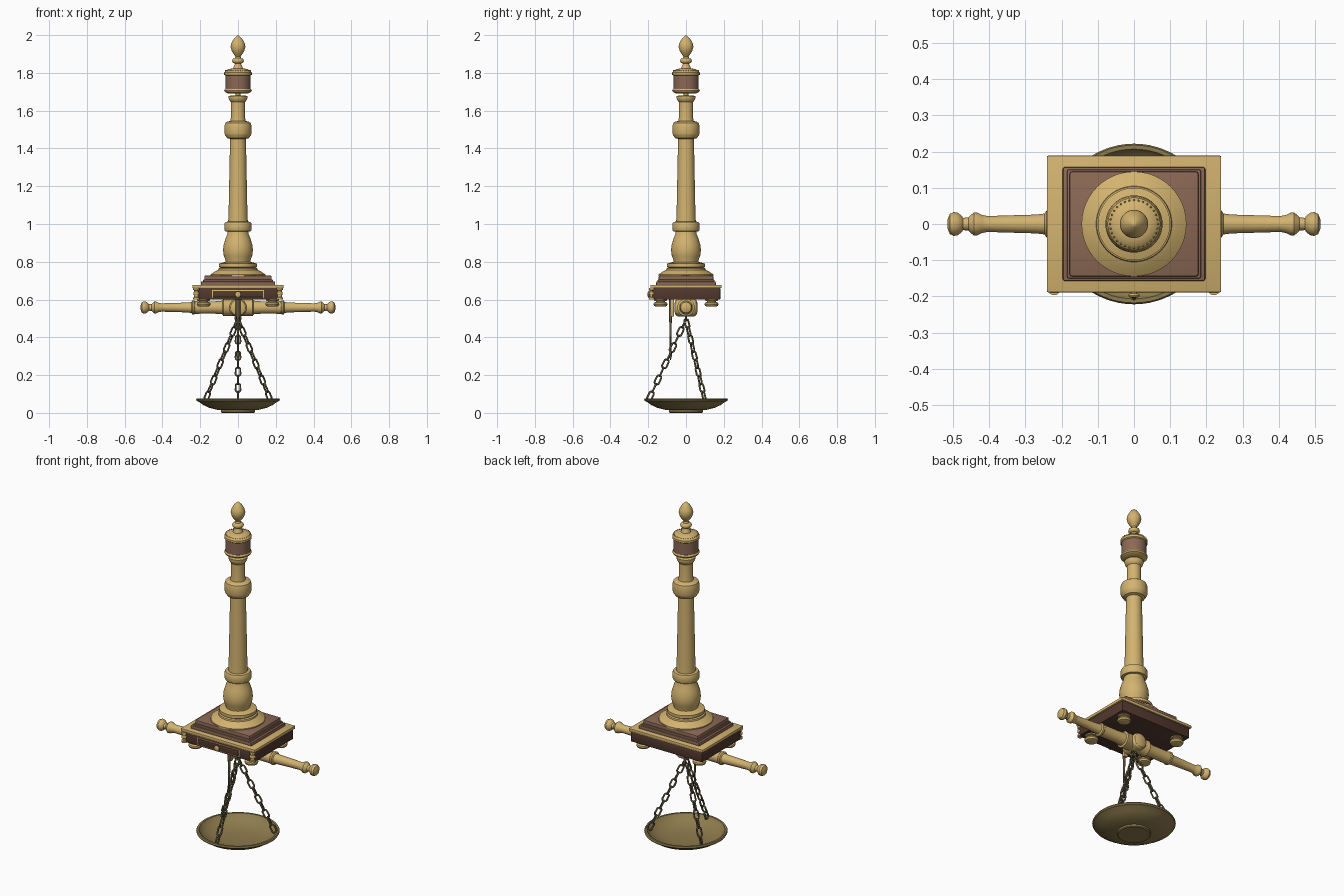
import bpy, bmesh
from math import sin, cos, pi, radians
from mathutils import Vector, Matrix


def mat(name, rgb):
    m = bpy.data.materials.new(name)
    m.diffuse_color = (*rgb, 1)
    return m


GOLD = mat("brass", (0.65, 0.45, 0.16))
BROWN = mat("mid_wood", (0.26, 0.14, 0.09))
DARK = mat("dark_wood", (0.085, 0.04, 0.028))
PAN = mat("aged_brass", (0.27, 0.20, 0.075))
CHAIN = mat("chain_metal", (0.12, 0.10, 0.05))


def finish(bm, name, material, matrix=None):
    bmesh.ops.recalc_face_normals(bm, faces=bm.faces)
    me = bpy.data.meshes.new(name)
    bm.to_mesh(me)
    bm.free()
    me.polygons.foreach_set("use_smooth", [True] * len(me.polygons))
    me.set_sharp_from_angle(angle=radians(32))
    me.materials.append(material)
    ob = bpy.data.objects.new(name, me)
    bpy.context.collection.objects.link(ob)
    if matrix is not None:
        ob.matrix_world = matrix
    return ob


def lathe(name, profile, material, matrix=None, n=48):
    """Turn (radius, height) points around z; ends are closed."""
    bm = bmesh.new()
    rings = []
    for r, z in profile:
        if r < 1e-5:
            rings.append([bm.verts.new((0, 0, z))] * n)
        else:
            rings.append([bm.verts.new((r * cos(2 * pi * i / n), r * sin(2 * pi * i / n), z)) for i in range(n)])
    for a, b in zip(rings, rings[1:]):
        for i in range(n):
            j = (i + 1) % n
            quad = list(dict.fromkeys((a[i], a[j], b[j], b[i])))
            if len(quad) > 2:
                bm.faces.new(quad)
    for ring in (rings[0], rings[-1]):
        if ring[0] is not ring[1]:
            bm.faces.new(ring)
    return finish(bm, name, material, matrix)


def box(name, half, z0, z1, material, centre=(0, 0), bevel=0.004):
    bm = bmesh.new()
    m = Matrix.Translation((*centre, (z0 + z1) / 2)) @ Matrix.Diagonal((2 * half[0], 2 * half[1], z1 - z0, 1))
    bmesh.ops.create_cube(bm, size=1, matrix=m)
    bmesh.ops.bevel(bm, geom=bm.edges[:], offset=bevel, segments=2, profile=0.5, affect='EDGES')
    return finish(bm, name, material)


def arc(r0, rmax, z0, z1, n=8):
    """Bulging curve between two equal radii."""
    return [(r0 + (rmax - r0) * sin(pi * i / n), z0 + (z1 - z0) * (1 - cos(pi * i / n)) / 2) for i in range(n + 1)]


T = Matrix.Translation

# finial
lathe("finial", [(0.03, 1.81), (0.022, 1.835), (0.017, 1.845)] + arc(0.017, 0.031, 1.85, 1.878)
      + [(0.014, 1.888), (0.022, 1.898), (0.033, 1.915), (0.039, 1.938), (0.035, 1.958), (0.022, 1.98), (0.009, 1.994), (0, 2.0)], GOLD)
# head: cap, wooden drum, lower ring
lathe("head_cap", [(0.066, 1.785), (0.073, 1.79), (0.073, 1.802), (0.064, 1.813), (0.045, 1.821), (0.025, 1.824)], GOLD)
lathe("head_drum", [(0.067, 1.712), (0.067, 1.788)], BROWN)
lathe("head_ring", [(0.02, 1.69), (0.055, 1.692), (0.07, 1.7), (0.073, 1.708), (0.068, 1.716)], GOLD)
lathe("head_spindle", [(0.012, 1.66), (0.012, 1.70)], GOLD, n=24)
for i in range(32):
    a = 2 * pi * i / 32
    bm = bmesh.new()
    bmesh.ops.create_icosphere(bm, subdivisions=1, radius=0.003)
    finish(bm, "cap_bead", GOLD, T((0.066 * cos(a), 0.066 * sin(a), 1.8125)))

# turned column
lathe("column", [(0.145, 0.725), (0.145, 0.733), (0.12, 0.75), (0.105, 0.757), (0.103, 0.765), (0.092, 0.768), (0.1, 0.773),
                 (0.1, 0.79), (0.085, 0.795), (0.065, 0.8), (0.066, 0.81), (0.075, 0.83), (0.079, 0.86), (0.076, 0.89),
                 (0.067, 0.92), (0.057, 0.945), (0.055, 0.96), (0.068, 0.962), (0.071, 0.968), (0.071, 1.003),
                 (0.067, 1.01), (0.052, 1.013), (0.05, 1.05), (0.042, 1.45), (0.058, 1.455), (0.069, 1.472), (0.071, 1.478),
                 (0.071, 1.522), (0.067, 1.535), (0.055, 1.543), (0.04, 1.545), (0.037, 1.57), (0.037, 1.645), (0.042, 1.65),
                 (0.048, 1.66), (0.05, 1.668), (0.05, 1.678), (0.035, 1.68)], GOLD)

# stepped plinth and case
box("plinth_top", (0.178, 0.145), 0.70, 0.727, BROWN, bevel=0.006)
box("plinth_step", (0.185, 0.15), 0.69, 0.706, BROWN)
box("plinth_bottom", (0.197, 0.158), 0.672, 0.696, BROWN, bevel=0.006)
box("case_top_plate", (0.241, 0.189), 0.66, 0.678, GOLD)
box("case_body", (0.232, 0.182), 0.60, 0.662, DARK)

# drawer with frame and knob
box("drawer_frame", (0.138, 0.004), 0.608, 0.65, GOLD, (0, -0.181), 0.001)
box("drawer_front", (0.132, 0.004), 0.612, 0.646, DARK, (0, -0.184), 0.001)
lathe("drawer_knob", [(0.008, 0), (0.007, 0.007)] + arc(0.008, 0.016, 0.009, 0.02) + [(0, 0.021)], GOLD,
      T((0, -0.183, 0.627)) @ Matrix.Rotation(pi / 2, 4, 'X'), 24)

# corner posts and bun feet
post = [(0.016, 0.6), (0.016, 0.61), (0.011, 0.613), (0.011, 0.622)] + arc(0.011, 0.016, 0.623, 0.64) + [(0.011, 0.648), (0.016, 0.651), (0.016, 0.662)]
foot = [(0.022, 0.562), (0.033, 0.566), (0.037, 0.575), (0.035, 0.583), (0.024, 0.588), (0.024, 0.592), (0.034, 0.594), (0.034, 0.602)]
for sx in (-1, 1):
    lathe("corner_post", post, GOLD, T((sx * 0.221, -0.181, 0)), 24)
    for sy in (-1, 1):
        lathe("foot", foot, GOLD, T((sx * 0.182, sy * 0.135, 0)), 32)

# horizontal beam: one half profile, mirrored
half = [(0.044, 0.0), (0.044, 0.065), (0.046, 0.07), (0.046, 0.078), (0.036, 0.082), (0.033, 0.12), (0.033, 0.2),
        (0.034, 0.228), (0.037, 0.232), (0.037, 0.242), (0.029, 0.247), (0.026, 0.27), (0.022, 0.405), (0.025, 0.42),
        (0.031, 0.432), (0.032, 0.442), (0.026, 0.45), (0.018, 0.458), (0.017, 0.472), (0.024, 0.478),
        (0.031, 0.487), (0.033, 0.497), (0.028, 0.509), (0.014, 0.515), (0, 0.516)]
lathe("beam", [(r, -x) for r, x in half[:0:-1]] + half, GOLD, T((0, 0, 0.558)) @ Matrix.Rotation(pi / 2, 4, 'Y'))
boss = [(0.046, 0), (0.046, 0.045), (0.04, 0.054), (0.025, 0.06), (0, 0.062)]
lathe("beam_boss", [(r, -x) for r, x in boss[:0:-1]] + boss, GOLD, T((0, 0, 0.557)) @ Matrix.Rotation(pi / 2, 4, 'X'))

# pointer hanging in front of the beam
box("pointer_mount", (0.012, 0.008), 0.51, 0.602, GOLD, (0, -0.072), 0.002)
lathe("pointer", [(0, 0.275), (0.006, 0.295), (0.009, 0.31), (0.004, 0.33), (0.007, 0.5), (0.009, 0.53), (0.007, 0.6)], CHAIN, T((0, -0.082, 0)), 16)


def link_mesh(major, minor, stretch):
    bpy.ops.mesh.primitive_torus_add(major_radius=major, minor_radius=minor, major_segments=20, minor_segments=8)
    ob = bpy.context.object
    for v in ob.data.vertices:
        v.co.x += stretch if v.co.x > 0 else -stretch
    ob.data.polygons.foreach_set("use_smooth", [True] * len(ob.data.polygons))
    ob.data.materials.append(CHAIN)
    me = ob.data
    bpy.data.objects.remove(ob)
    return me


def place(me, name, matrix):
    ob = bpy.data.objects.new(name, me)
    bpy.context.collection.objects.link(ob)
    ob.matrix_world = matrix


# hanging ring and three chains
place(link_mesh(0.014, 0.005, 0), "hanging_ring", T((0, 0, 0.502)) @ Matrix.Rotation(pi / 2, 4, 'X'))
link = link_mesh(0.0125, 0.005, 0.0125)
top, count = Vector((0, 0, 0.495)), 10
for deg in (-90, 30, 150):
    a = radians(deg)
    end = Vector((0.198 * cos(a), 0.198 * sin(a), 0.068))
    rot = (end - top).to_track_quat('X', 'Z').to_matrix().to_4x4()
    for i in range(count):
        p = top.lerp(end, (i + 0.5) / count)
        place(link, "chain_link", T(p) @ rot @ Matrix.Rotation(pi / 2 * (i % 2), 4, 'X'))

# dished pan with rolled rim and foot
lathe("pan", [(0, 0.0), (0.085, 0.0), (0.09, 0.004), (0.09, 0.014), (0.11, 0.016), (0.15, 0.026), (0.185, 0.042), (0.206, 0.058),
              (0.218, 0.063), (0.222, 0.07), (0.218, 0.077), (0.207, 0.077), (0.203, 0.07), (0.18, 0.05), (0.14, 0.033),
              (0.09, 0.024), (0, 0.022)], PAN, n=64)
